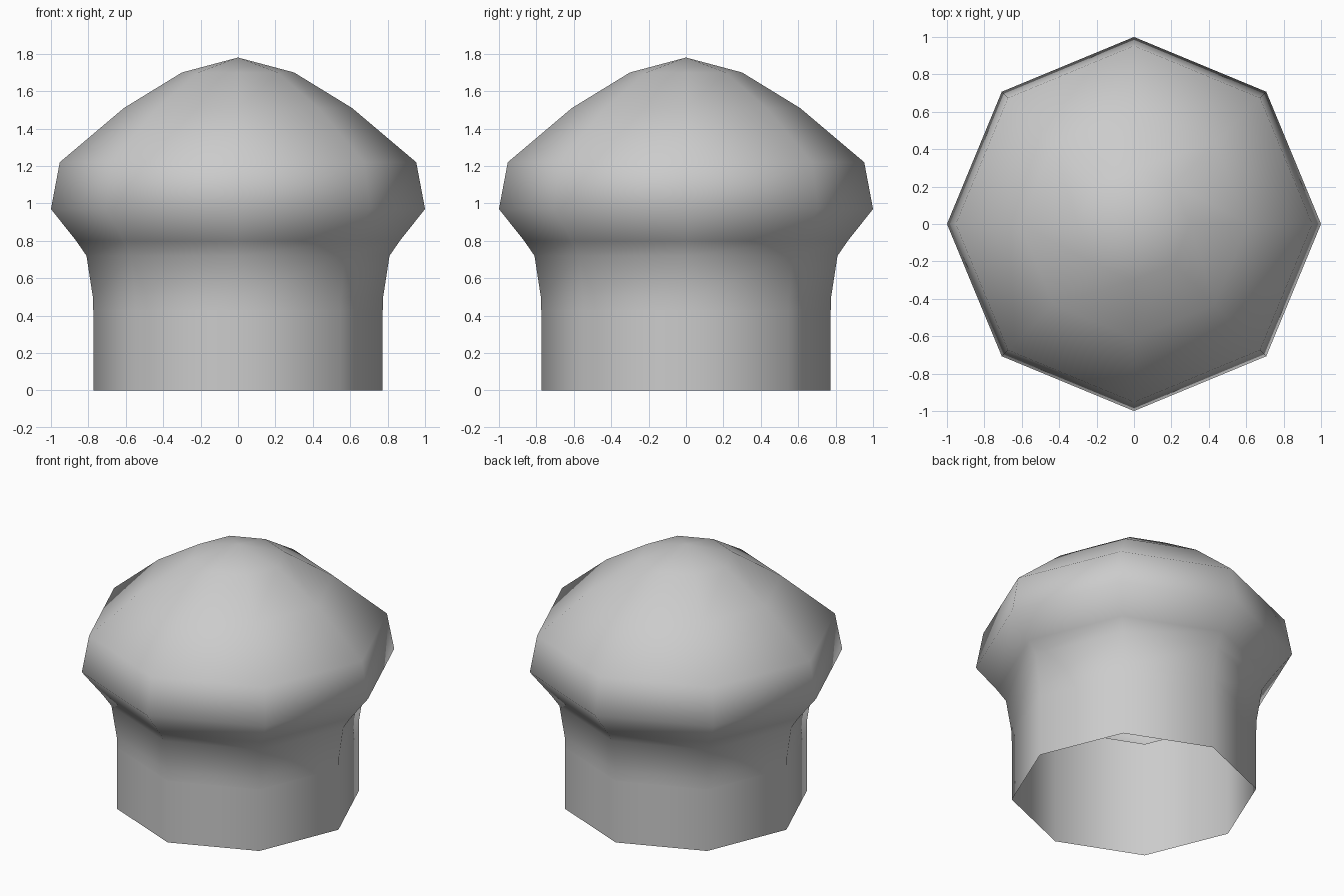
import bpy
import bmesh
from math import cos, sin, tau

SIDES = 8

cube = bpy.data.objects.get("Cube")
if cube:
    bpy.data.objects.remove(cube, do_unlink=True)

grey = bpy.data.materials.new("plain_grey")
grey.use_nodes = True
colour = (0.6, 0.6, 0.6, 1)
grey.diffuse_color = colour
grey.node_tree.nodes["Principled BSDF"].inputs["Base Color"].default_value = colour


def lathe(name, profile):
    """Spin (radius, height) points into an eight-sided smooth shell."""
    bm = bmesh.new()
    rings = []
    for r, z in profile:
        if r == 0:
            rings.append([bm.verts.new((0, 0, z))] * SIDES)
        else:
            rings.append([bm.verts.new((r * cos(tau * i / SIDES), r * sin(tau * i / SIDES), z))
                          for i in range(SIDES)])
    for low, high in zip(rings, rings[1:]):
        for i in range(SIDES):
            j = (i + 1) % SIDES
            corners = [low[i], low[j], high[j], high[i]]
            face = bm.faces.new(list(dict.fromkeys(corners)))
            face.smooth = True
    mesh = bpy.data.meshes.new(name)
    bm.to_mesh(mesh)
    bm.free()
    mesh.materials.append(grey)
    obj = bpy.data.objects.new(name, mesh)
    bpy.context.collection.objects.link(obj)
    return obj


# Open hollow stem, reaching up inside the cap
lathe("stem", [(0.773, 0), (0.773, 0.81)])

# Domed cap with a flared skirt that hugs the stem
lathe("cap", [(0.775, 0.43), (0.776, 0.5), (0.81, 0.72), (0.865, 0.8), (1, 0.97),
              (0.953, 1.22), (0.61, 1.51), (0.3, 1.7), (0, 1.78)])
